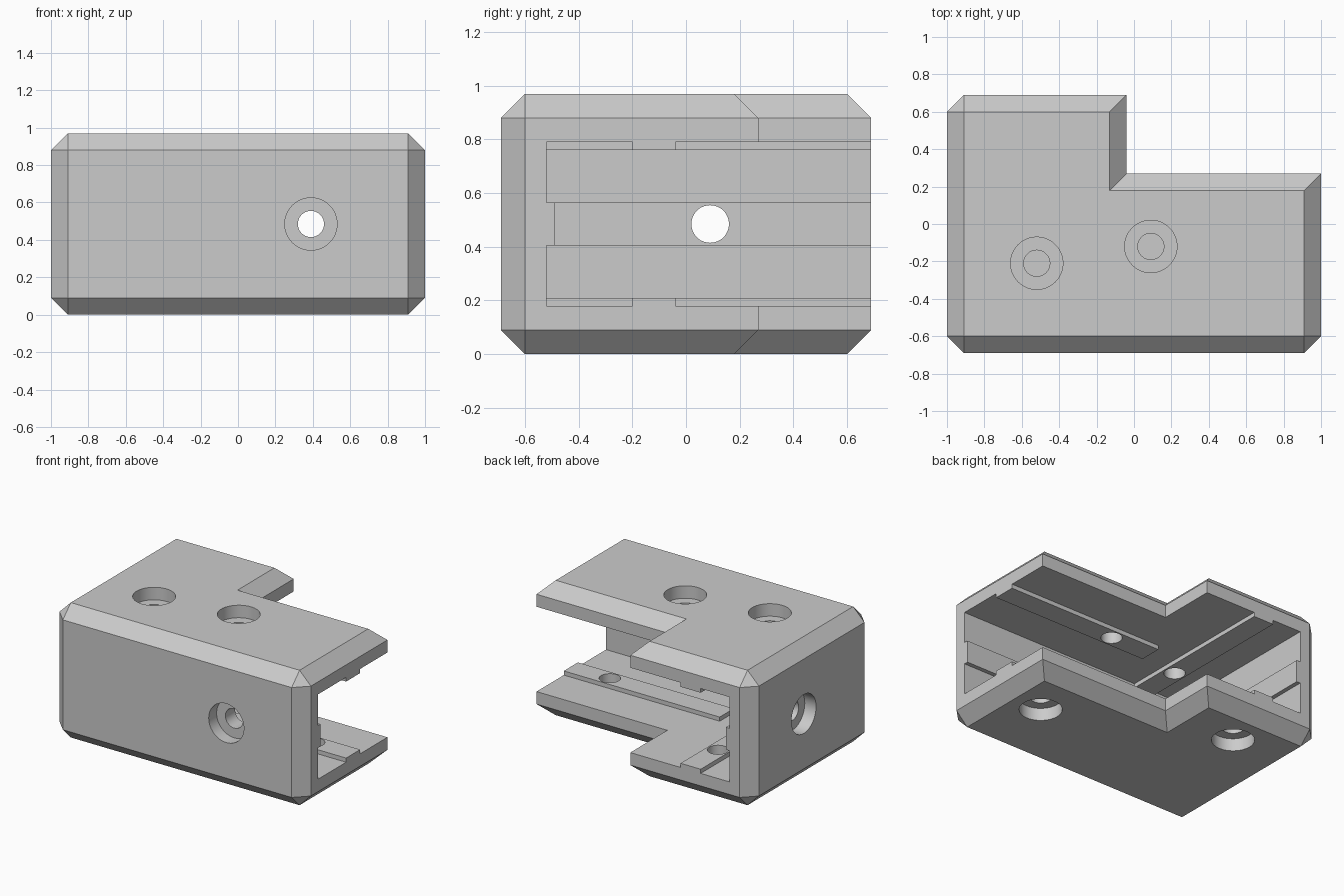
import bpy, bmesh
from mathutils import Matrix, Vector

cube = bpy.data.objects.get("Cube")
if cube:
    bpy.data.objects.remove(cube, do_unlink=True)

# Overall proportions
H, C = 0.97, 0.09             # height, chamfer
X, Y = 1.0, 0.69              # half sizes of the plan
IX, IY = -0.04, 0.27          # inner corner of the L
WX, WY = -0.83, -0.52         # inner wall planes
Z0, Z1 = 0.18, 0.79           # channel floor and ceiling
R = 0.03                      # rail height
MID = H / 2

grey = bpy.data.materials.new("light grey")
grey.use_nodes = True
colour = (0.6, 0.6, 0.6, 1)
grey.diffuse_color = colour
grey.node_tree.nodes["Principled BSDF"].inputs["Base Color"].default_value = colour


def make(name, bm):
    bmesh.ops.recalc_face_normals(bm, faces=bm.faces)
    mesh = bpy.data.meshes.new(name)
    bm.to_mesh(mesh)
    bm.free()
    mesh.materials.append(grey)
    obj = bpy.data.objects.new(name, mesh)
    bpy.context.collection.objects.link(obj)
    return obj


def box(name, x, y, z):
    bm = bmesh.new()
    bmesh.ops.create_cube(bm, size=1)
    for v in bm.verts:
        v.co = Vector([(r[0] + r[1]) / 2 + c * (r[1] - r[0])
                       for r, c in zip((x, y, z), v.co)])
    return make(name, bm)


def rod(name, centre, axis, radius, length):
    bm = bmesh.new()
    turn = Vector(axis).to_track_quat('Z', 'Y').to_matrix().to_4x4()
    bmesh.ops.create_cone(bm, cap_ends=True, segments=48, radius1=radius,
                          radius2=radius, depth=length,
                          matrix=Matrix.Translation(centre) @ turn)
    return make(name, bm)


def cut(obj, cutter):
    mod = obj.modifiers.new("cut", 'BOOLEAN')
    mod.operation, mod.solver, mod.object = 'DIFFERENCE', 'EXACT', cutter
    bpy.context.view_layer.objects.active = obj
    bpy.ops.object.modifier_apply(modifier=mod.name)
    bpy.data.objects.remove(cutter, do_unlink=True)


# L-shaped block, chamfered on its rims and its three outer corners
bm = bmesh.new()
plan = [(-X, -Y), (X, -Y), (X, IY), (IX, IY), (IX, Y), (-X, Y)]
base = bm.faces.new([bm.verts.new((x, y, 0)) for x, y in plan])
top = bmesh.ops.extrude_face_region(bm, geom=[base])["geom"]
bmesh.ops.translate(bm, vec=(0, 0, H),
                    verts=[v for v in top if isinstance(v, bmesh.types.BMVert)])
bmesh.ops.recalc_face_normals(bm, faces=bm.faces)
outer = {(-X, -Y), (X, -Y), (-X, Y)}


def chamfered(edge):
    a, b = (v.co for v in edge.verts)
    upright = abs(a.z - b.z) > C
    near = any((a.xy - Vector(p)).length < C for p in outer)
    return near or not upright


bmesh.ops.bevel(bm, geom=[e for e in bm.edges if chamfered(e)], offset=C,
                offset_type='OFFSET', segments=1, affect='EDGES')
bracket = make("corner_bracket", bm)

# Open channel, with rails left standing on floor, ceiling and walls
channel = box("channel_cutter", (WX, 2), (WY, 2), (Z0, Z1))
for z in ((0, Z0 + R), (Z1 - R, 1)):
    cut(channel, box("long_rail", (-0.24, 3), (-0.20, -0.04), z))
    cut(channel, box("short_rail", (-0.60, -0.44), (-1, 3), z))
band = (MID - 0.08, MID + 0.08)
cut(channel, box("front_wall_rail", (-2, 3), (-1, WY + R), band))
cut(channel, box("side_wall_rail", (-2, WX + R), (-2, 3), band))
cut(bracket, channel)

# Counterbored screw holes: centre on the outer face, inward direction
holes = [((-0.52, -0.21, H), (0, 0, -1)), ((0.09, -0.12, H), (0, 0, -1)),
         ((-0.52, 0.38, 0), (0, 0, 1)), ((0.69, -0.12, 0), (0, 0, 1)),
         ((0.39, -Y, MID), (0, 1, 0)), ((-X, 0.09, MID), (1, 0, 0))]
for centre, axis in holes:
    c, a = Vector(centre), Vector(axis)
    cut(bracket, rod("bolt_hole", c + a * 0.12, axis, 0.07, 0.4))
    cut(bracket, rod("counterbore", c, axis, 0.14, 2 * 0.09))

bracket.select_set(True)
bpy.context.view_layer.objects.active = bracket
bpy.ops.object.shade_smooth_by_angle(angle=0.5)
